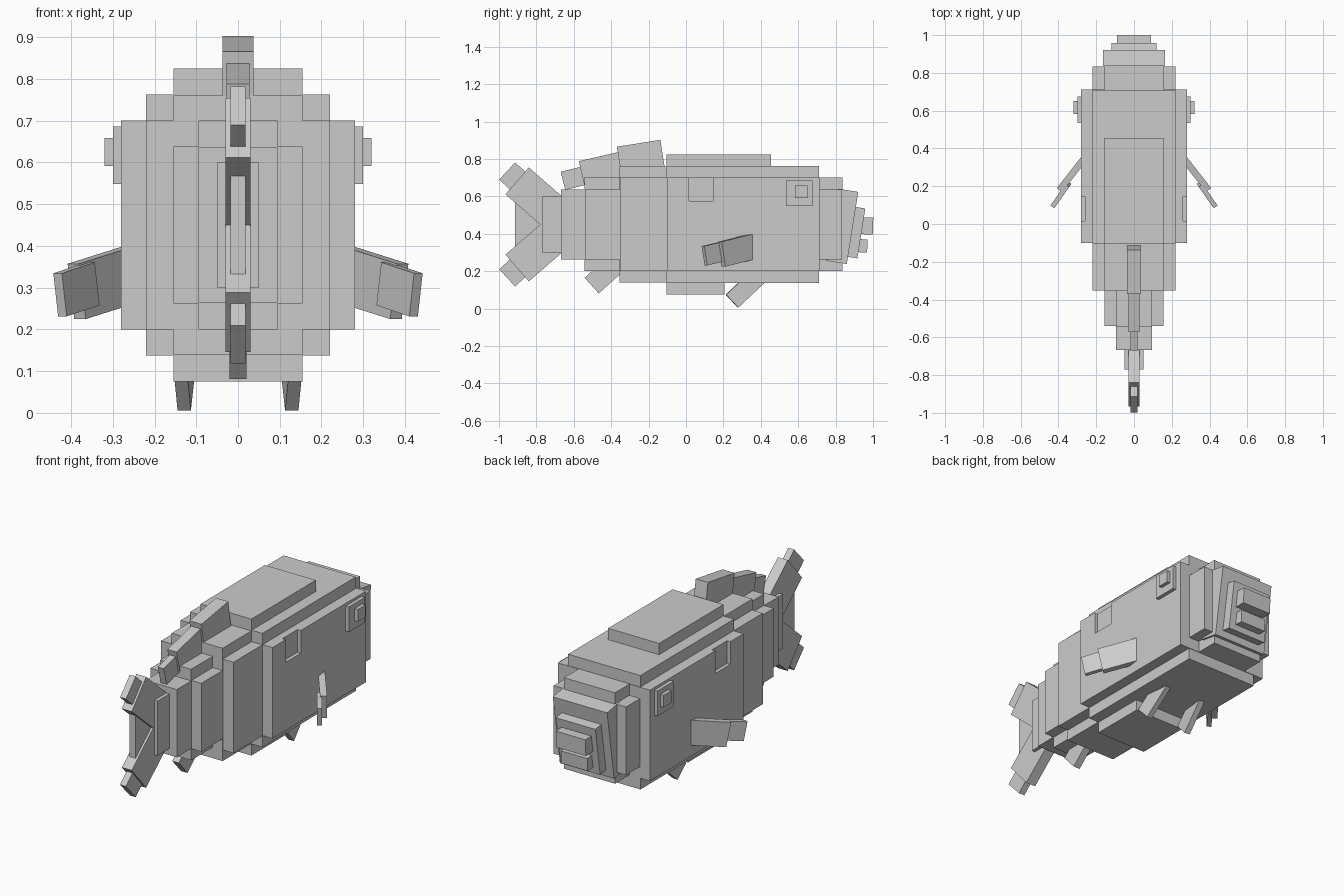
import bpy
from math import radians
from mathutils import Matrix, Euler

if "Cube" in bpy.data.objects:
    bpy.data.objects.remove(bpy.data.objects["Cube"])

grey = bpy.data.materials.new("plain_grey")
grey.diffuse_color = (0.6, 0.6, 0.6, 1)
grey.use_nodes = True
grey.node_tree.nodes["Principled BSDF"].inputs["Base Color"].default_value = grey.diffuse_color


def box(name, centre, size, rot=(0, 0, 0)):
    """Box with centre, full size and rotation in degrees."""
    bpy.ops.mesh.primitive_cube_add(size=1)
    ob = bpy.context.object
    ob.name = ob.data.name = name
    m = Matrix.Translation(centre) @ Euler([radians(a) for a in rot]).to_matrix().to_4x4()
    ob.data.transform(m @ Matrix.Diagonal((*size, 1)))
    ob.data.materials.append(grey)
    return ob


def slab(name, hx, y0, y1, z0, z1):
    """Upright box centred on x = 0, given by half width and ranges."""
    return box(name, (0, (y0 + y1) / 2, (z0 + z1) / 2), (2 * hx, y1 - y0, z1 - z0))


def pair(name, centre, size, rot=(0, 0, 0)):
    """Mirrored left and right boxes."""
    for side, s in (("right", 1), ("left", -1)):
        box(f"{name}_{side}", (s * centre[0], centre[1], centre[2]), size,
            (rot[0], s * rot[1], s * rot[2]))


# Stepped body
flank = slab("body_flanks", 0.28, -0.10, 0.713, 0.20, 0.70)
slab("body_core", 0.22, -0.103, 0.71, 0.137, 0.763)
slab("body_rear_wide", 0.22, -0.353, 0.0, 0.20, 0.70)
slab("body_rear_tall", 0.155, -0.355, 0.0, 0.14, 0.76)
slab("back_plate", 0.155, -0.105, 0.455, 0.75, 0.825)
slab("belly_plate", 0.155, -0.105, 0.205, 0.075, 0.15)
slab("tail_root_wide", 0.155, -0.54, -0.30, 0.262, 0.638)
slab("tail_root_tall", 0.095, -0.542, -0.30, 0.20, 0.70)
slab("tail_root_narrow", 0.095, -0.667, -0.50, 0.264, 0.636)
slab("tail_stem", 0.05, -0.77, -0.65, 0.30, 0.60)

# Gill notches cut in the flanks, open at the top
for s in (-1, 1):
    cutter = box("gill_cutter", (s * 0.285, 0.08, 0.65), (0.05, 0.13, 0.15))
    cutter.hide_render = True
    mod = flank.modifiers.new("gill_notch", 'BOOLEAN')
    mod.operation, mod.solver, mod.object = 'DIFFERENCE', 'EXACT', cutter
    bpy.context.view_layer.objects.active = flank
    bpy.ops.object.modifier_apply(modifier=mod.name)
    bpy.data.objects.remove(cutter)

# Head, tilted snout and lips
slab("head_wide", 0.22, 0.6, 0.835, 0.264, 0.638)
slab("head_tall", 0.155, 0.6, 0.838, 0.20, 0.70)
box("snout", (0, 0.836, 0.44), (0.33, 0.11, 0.39), (-9, 0, 0))
box("muzzle", (0, 0.888, 0.41), (0.24, 0.10, 0.27), (-9, 0, 0))
box("upper_lip", (0, 0.945, 0.443), (0.18, 0.11, 0.09), (-2, 0, 0))
box("lower_lip", (0, 0.92, 0.337), (0.16, 0.10, 0.07), (-3, 0, 0))

# Eyes
pair("eye", (0.285, 0.605, 0.617), (0.03, 0.14, 0.138))
pair("pupil", (0.305, 0.617, 0.625), (0.03, 0.067, 0.067))

# Dorsal fin
box("dorsal_fin_front", (0, -0.24, 0.80), (0.074, 0.235, 0.17), (9, 0, 0))
box("dorsal_fin_middle", (0, -0.45, 0.745), (0.056, 0.22, 0.14), (13, 0, 0))
box("dorsal_fin_rear", (0, -0.59, 0.70), (0.036, 0.14, 0.10), (14, 0, 0))

# Forked tail fin, mirrored about z = 0.45
slab("tail_web", 0.018, -0.915, -0.75, 0.32, 0.58)
for name, s in (("upper", 1), ("lower", -1)):
    box(f"tail_lobe_{name}", (0, -0.782, 0.45 + s * 0.128), (0.06, 0.32, 0.19), (-41 * s, 0, 0))
    box(f"tail_tip_{name}", (0, -0.912, 0.45 + s * 0.245), (0.036, 0.12, 0.125), (-43 * s, 0, 0))

# Anal, pelvic and side fins
box("anal_fin", (0, -0.43, 0.19), (0.04, 0.20, 0.113), (42, 0, 0))
pair("pelvic_fin", (0.125, 0.315, 0.105), (0.032, 0.19, 0.095), (43, 0, 6))
pair("side_fin", (0.32, 0.275, 0.312), (0.035, 0.22, 0.135), (11, 0, 38))
pair("side_fin_tip", (0.387, 0.155, 0.296), (0.025, 0.14, 0.105), (11, 0, 35))
